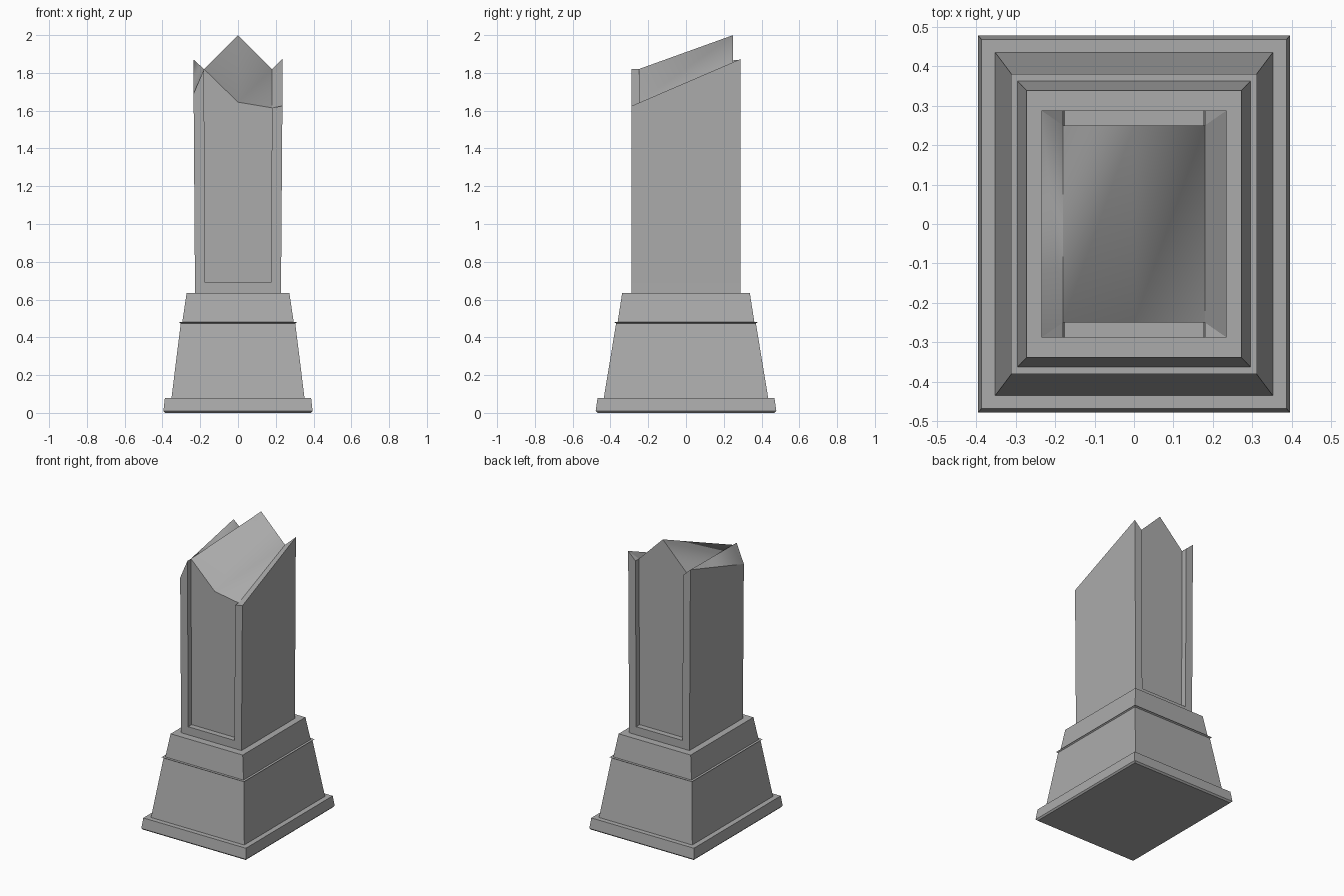
import bpy, bmesh

if "Cube" in bpy.data.objects:
    bpy.data.objects.remove(bpy.data.objects["Cube"])

stone = bpy.data.materials.new("dark_stone")
stone.diffuse_color = (.41, .41, .41, 1)
stone.use_nodes = True
stone.node_tree.nodes["Principled BSDF"].inputs["Base Color"].default_value = stone.diffuse_color


def finish(bm, name):
    bmesh.ops.recalc_face_normals(bm, faces=bm.faces)
    mesh = bpy.data.meshes.new(name)
    bm.to_mesh(mesh)
    bm.free()
    mesh.materials.append(stone)
    obj = bpy.data.objects.new(name, mesh)
    bpy.context.collection.objects.link(obj)
    return obj


def bridge(bm, low, high):
    n = len(low)
    for i in range(n):
        j = (i + 1) % n
        bm.faces.new((low[i], low[j], high[j], high[i]))


def smooth_patch(bm, verts, tris):
    """Blend the triangles of one patch while keeping its border sharp."""
    faces = [bm.faces.new([verts[i] for i in t]) for t in tris]
    for f in faces:
        f.smooth = True
    return faces


def rect_ring(bm, hx, hy, z):
    return [bm.verts.new((sx * hx, sy * hy, z))
            for sx, sy in ((-1, -1), (1, -1), (1, 1), (-1, 1))]


# Stepped pedestal: half width, half depth, height
profile = [(.386, .468, 0), (.395, .478, .01), (.387, .468, .08),
           (.352, .435, .08), (.303, .37, .474), (.312, .38, .48),
           (.295, .362, .48), (.272, .338, .635), (.228, .288, .635)]
bm = bmesh.new()
rings = [rect_ring(bm, *p) for p in profile]
for low, high in zip(rings, rings[1:]):
    bridge(bm, low, high)
bm.faces.new(rings[0])
finish(bm, "pedestal")

# Column: outline with recessed front and back panels, x, y, top height
outline = [(-.235, -.288, 1.69), (-.18, -.288, 1.82), (-.18, -.25, 1.82),
           (0, -.25, 1.645), (.18, -.25, 1.615), (.18, -.288, 1.615),
           (.235, -.288, 1.625), (.235, .288, 1.873), (.18, .288, 1.82),
           (.18, .25, 1.82), (0, .25, 2.0), (-.18, .25, 1.82),
           (-.18, .288, 1.82), (-.235, .288, 1.87)]
bm = bmesh.new()
sill = .69
low = [bm.verts.new((x * .97, y, sill)) for x, y, z in outline]
top = [bm.verts.new(p) for p in outline]
bridge(bm, low, top)

# Sill below the panels and its two ledges
foot = rect_ring(bm, .228, .288, .635)
front = [low[i] for i in (0, 1, 5, 6)]
back = [low[i] for i in (7, 8, 12, 13)]
bm.faces.new([foot[0], foot[1]] + front[::-1])
bm.faces.new([foot[2], foot[3]] + back[::-1])
bm.faces.new((foot[1], foot[2], low[7], low[6]))
bm.faces.new((foot[3], foot[0], low[0], low[13]))
for first in (1, 8):
    bm.faces.new(low[first:first + 5])

# Slanted broken top: corner triangles, wall tops and the folded middle
for tri in ((0, 1, 2), (11, 12, 13), (4, 5, 6), (7, 8, 9)):
    bm.faces.new([top[i] for i in tri])
patches = [smooth_patch(bm, top, ((13, 0, 2), (13, 2, 11))),
           smooth_patch(bm, top, ((4, 6, 7), (4, 7, 9))),
           smooth_patch(bm, top, ((2, 3, 10), (2, 10, 11),
                                  (3, 4, 9), (3, 9, 10)))]
for patch in patches:
    for f in patch:
        for e in f.edges:
            e.smooth = all(g in patch for g in e.link_faces)
finish(bm, "column")
